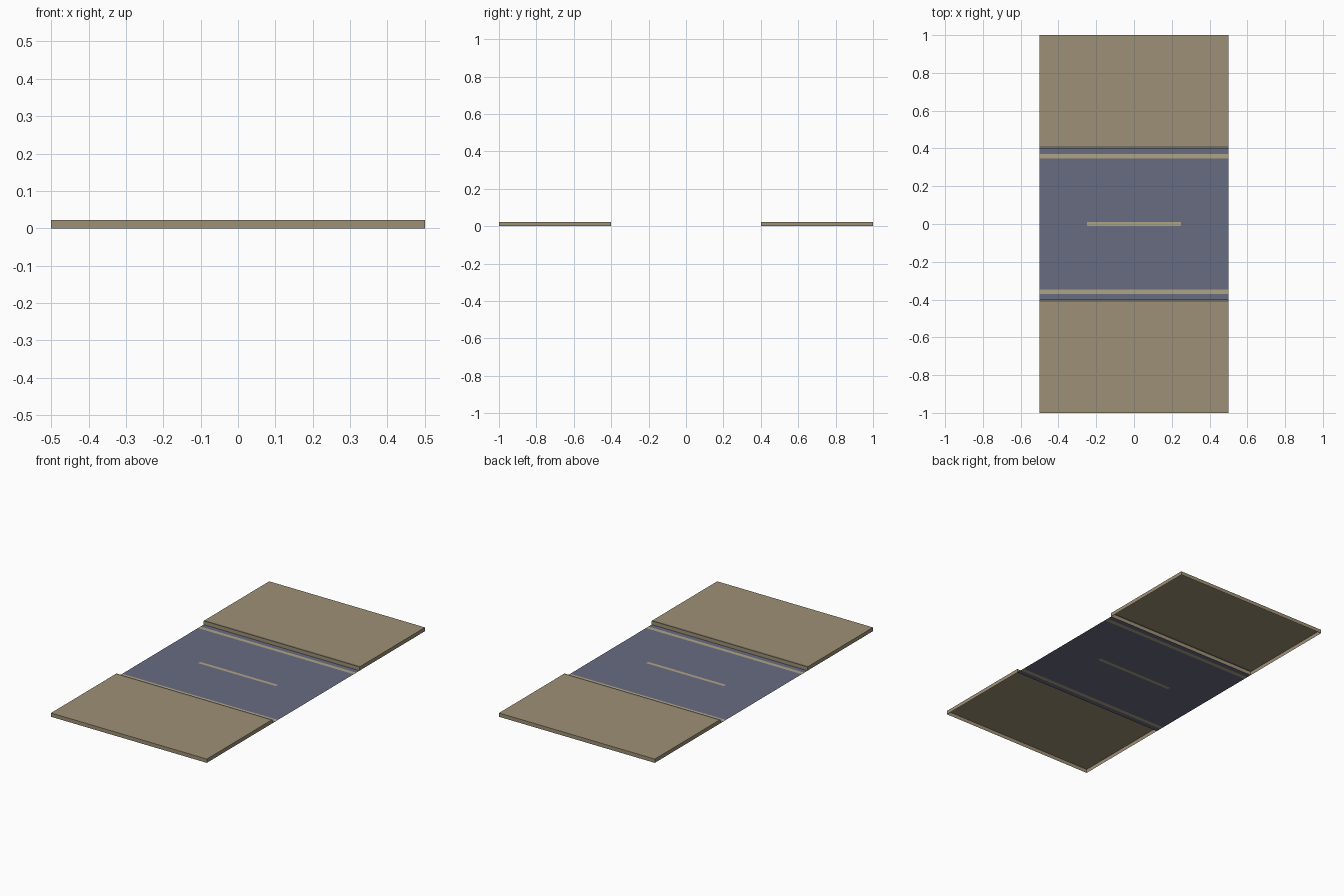
import bpy, bmesh

if "Cube" in bpy.data.objects:
    bpy.data.objects.remove(bpy.data.objects["Cube"])

H = 0.022          # pavement height
HALF_W = 0.5       # half width along x
CURB, END = 0.40, 1.0


def material(name, rgb):
    m = bpy.data.materials.new(name)
    m.diffuse_color = (*rgb, 1)
    m.use_nodes = True
    m.node_tree.nodes["Principled BSDF"].inputs["Base Color"].default_value = m.diffuse_color
    return m


tan = material("pavement_tan", (0.34, 0.28, 0.18))
dark = material("curb_dark", (0.18, 0.16, 0.12))
asphalt = material("asphalt_blue", (0.14, 0.15, 0.22))
paint = material("paint_cream", (0.43, 0.37, 0.24))


def sheet(name, xs, ys, z, pick, mats, walls=False):
    """Flat grid of faces; pick(x, y) chooses the material, walls drop to z = 0."""
    bm = bmesh.new()
    grid = [[bm.verts.new((x, y, z)) for x in xs] for y in ys]
    for j in range(len(ys) - 1):
        for i in range(len(xs) - 1):
            f = bm.faces.new((grid[j][i], grid[j][i + 1],
                              grid[j + 1][i + 1], grid[j + 1][i]))
            c = f.calc_center_median()
            f.material_index = pick(c.x, c.y)
    if walls:
        edges = [e for e in bm.edges if e.is_boundary]
        new = bmesh.ops.extrude_edge_only(bm, edges=edges)["geom"]
        for g in new:
            if isinstance(g, bmesh.types.BMVert):
                g.co.z = 0
            elif isinstance(g, bmesh.types.BMFace):
                g.material_index = 0
    bm.normal_update()
    bmesh.ops.recalc_face_normals(bm, faces=bm.faces[:])
    if max(bm.faces, key=lambda f: abs(f.normal.z)).normal.z < 0:
        bmesh.ops.reverse_faces(bm, faces=bm.faces[:])
    me = bpy.data.meshes.new(name)
    bm.to_mesh(me)
    bm.free()
    for m in mats:
        me.materials.append(m)
    ob = bpy.data.objects.new(name, me)
    bpy.context.collection.objects.link(ob)
    return ob


# Road surface with two edge lines and one centre dash
def road_paint(x, y):
    edge_line = 0.347 < abs(y) < 0.37
    dash = abs(y) < 0.01 and abs(x) < 0.25
    return 1 if edge_line or dash else 0


half = [0.01, 0.347, 0.37, CURB]
sheet("road", [-HALF_W, -0.25, 0.25, HALF_W],
      [-v for v in reversed(half)] + half, 0, road_paint, [asphalt, paint])

# Raised pavements, open underneath, with a dark curb strip along the road
for name, s in (("front_pavement", -1), ("back_pavement", 1)):
    sheet(name, [-HALF_W, HALF_W], sorted(s * v for v in (CURB, CURB + 0.012, END)), H,
          lambda x, y: 1 if abs(y) < CURB + 0.012 else 0, [tan, dark], walls=True)
